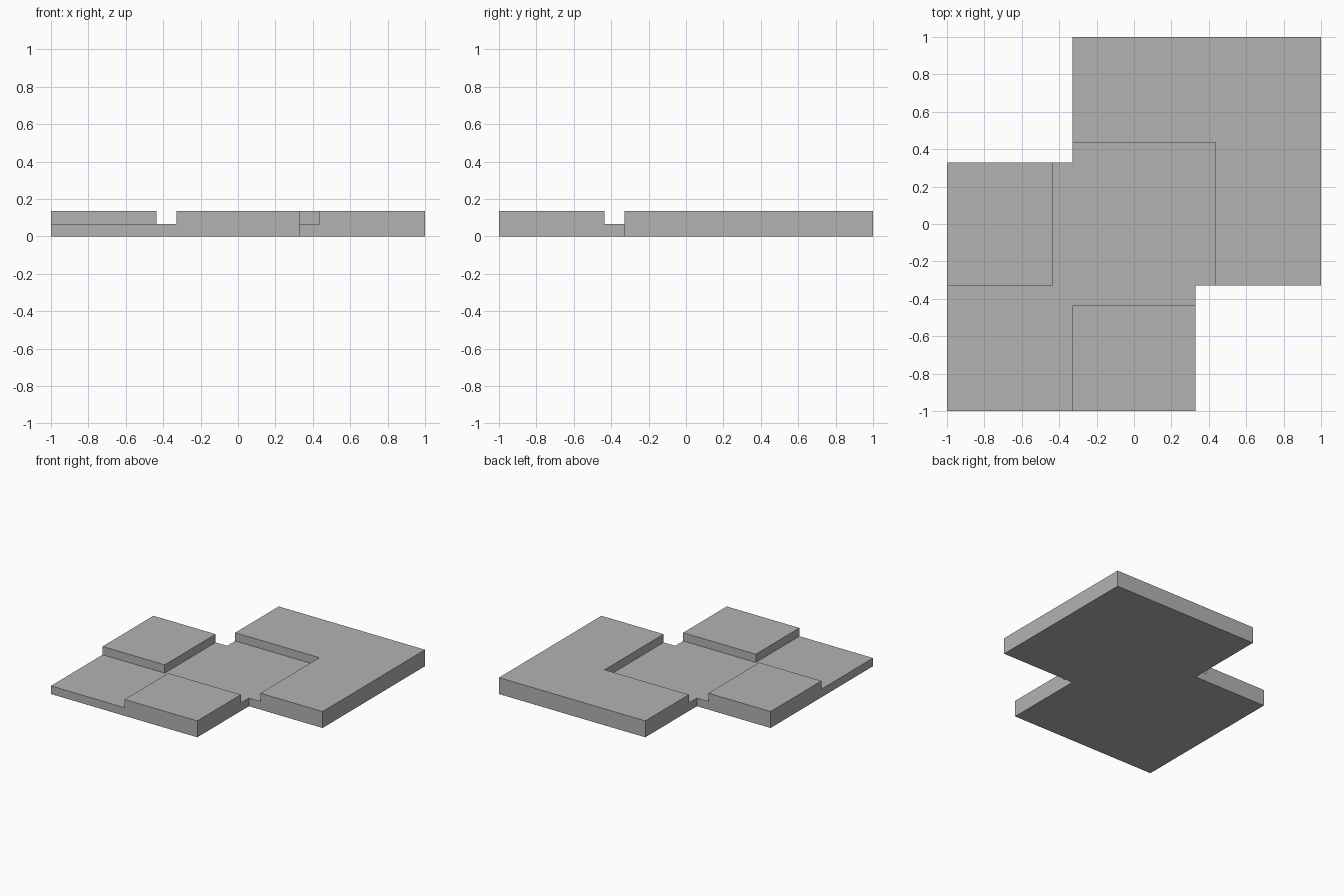
import bpy
import bmesh

default_cube = bpy.data.objects.get("Cube")
if default_cube:
    bpy.data.objects.remove(default_cube, do_unlink=True)

GREY = (0.45, 0.45, 0.45, 1.0)
EDGE = 0.33          # inner edge of the footprint corners
HEIGHT = 0.135
FLOOR = 0.067        # level of the recessed floor

grey = bpy.data.materials.new("plain grey")
grey.use_nodes = True
grey.diffuse_color = GREY
grey.node_tree.nodes["Principled BSDF"].inputs["Base Color"].default_value = GREY


def prism(name, outline, bottom, top):
    """Extrude a counter-clockwise outline into a closed solid."""
    bm = bmesh.new()
    base = bm.faces.new([bm.verts.new((x, y, bottom)) for x, y in outline])
    ext = bmesh.ops.extrude_face_region(bm, geom=[base], use_keep_orig=True)
    verts = [g for g in ext["geom"] if isinstance(g, bmesh.types.BMVert)]
    bmesh.ops.translate(bm, verts=verts, vec=(0, 0, top - bottom))
    bmesh.ops.recalc_face_normals(bm, faces=bm.faces[:])
    mesh = bpy.data.meshes.new(name)
    bm.to_mesh(mesh)
    bm.free()
    mesh.materials.append(grey)
    obj = bpy.data.objects.new(name, mesh)
    bpy.context.collection.objects.link(obj)
    return obj


# Slab: two overlapping squares
slab = prism("stepped_slab", [
    (-1, -1), (EDGE, -1), (EDGE, -EDGE), (1, -EDGE),
    (1, 1), (-EDGE, 1), (-EDGE, EDGE), (-1, EDGE)], 0, HEIGHT)

# Recess: lowered centre square joined to the lowered front corner
recess = prism("recess_cutter", [
    (-1.1, -1.1), (-EDGE, -1.1), (-EDGE, -0.435), (0.435, -0.435),
    (0.435, 0.435), (-0.435, 0.435), (-0.435, -EDGE), (-1.1, -EDGE)],
    FLOOR, HEIGHT + 0.1)
recess.hide_render = True

cut = slab.modifiers.new("recess", "BOOLEAN")
cut.operation = "DIFFERENCE"
cut.solver = "EXACT"
cut.object = recess
bpy.context.view_layer.objects.active = slab
bpy.ops.object.modifier_apply(modifier=cut.name)
bpy.data.objects.remove(recess, do_unlink=True)
